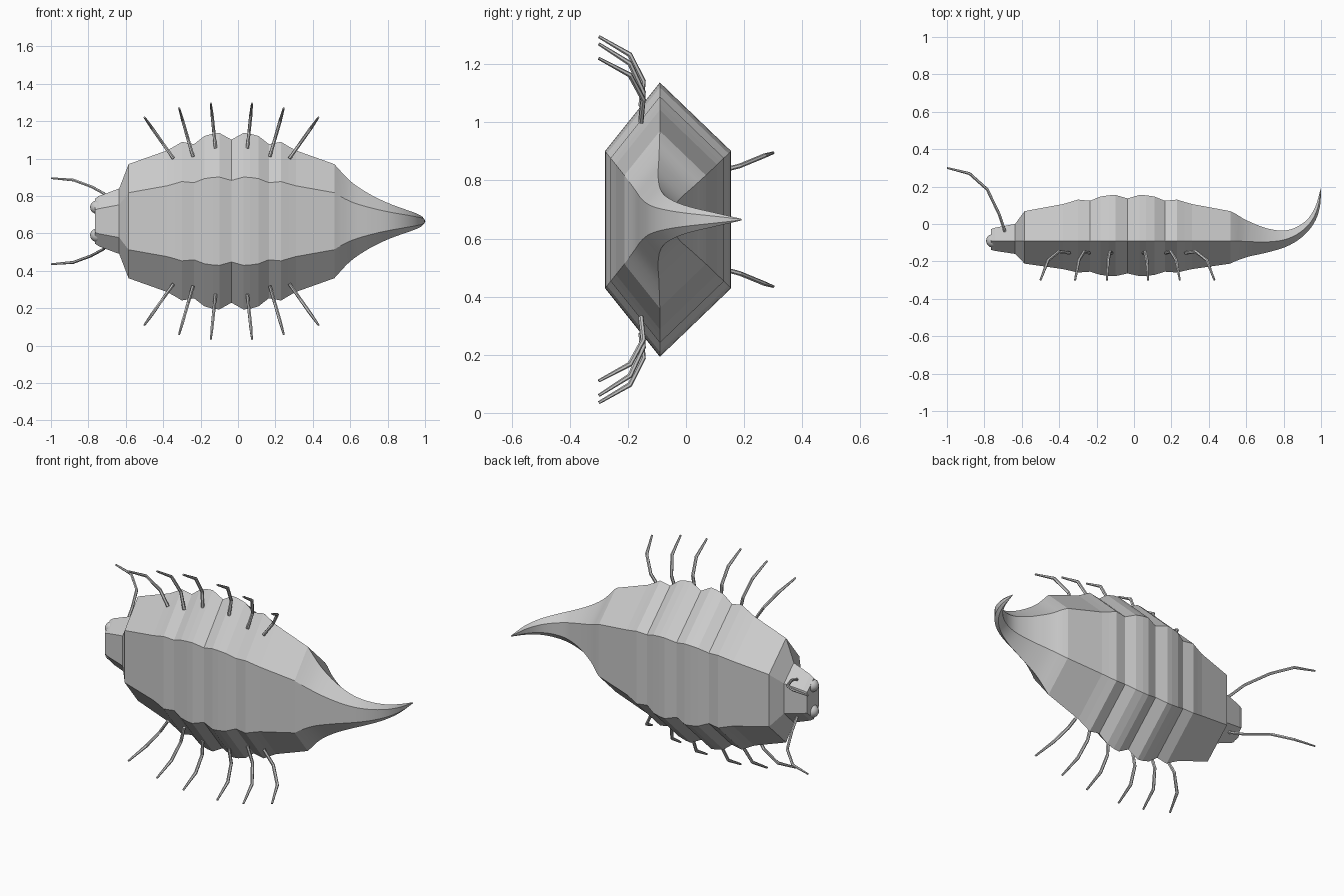
import bpy, bmesh, math
from mathutils import Vector

cube = bpy.data.objects.get("Cube")
if cube:
    bpy.data.objects.remove(cube, do_unlink=True)

MID_Y, MID_Z = -0.09, 0.665
BELLY, BACK, CREASE = 0.4, 0.52, 0.5   # hexagon proportions per unit of radius

grey = bpy.data.materials.new("shell grey")
grey.use_nodes = True
colour = (0.6, 0.6, 0.6, 1)
grey.diffuse_color = colour
grey.node_tree.nodes["Principled BSDF"].inputs["Base Color"].default_value = colour


def add_object(name, bm):
    bmesh.ops.recalc_face_normals(bm, faces=bm.faces[:])
    mesh = bpy.data.meshes.new(name)
    bm.to_mesh(mesh)
    bm.free()
    mesh.materials.append(grey)
    obj = bpy.data.objects.new(name, mesh)
    bpy.context.collection.objects.link(obj)
    return obj


def loft(bm, rings):
    """Skin a list of equal-length point rings and cap both ends."""
    loops = [[bm.verts.new(p) for p in ring] for ring in rings]
    n = len(loops[0])
    for a, b in zip(loops, loops[1:]):
        for i in range(n):
            j = (i + 1) % n
            bm.faces.new((a[i], a[j], b[j], b[i]))
    bm.faces.new(loops[0])
    bm.faces.new(loops[-1])


def hexagon(x, y, r, direction=Vector((1, 0))):
    """Hexagonal slice of the body, square to its direction in the x-y plane."""
    side = Vector((-direction.y, direction.x))
    outline = [(0, 1), (BACK, CREASE), (BACK, -CREASE),
               (0, -1), (-BELLY, -CREASE), (-BELLY, CREASE)]
    return [(x + side.x * d * r, y + side.y * d * r, MID_Z + h * r) for d, h in outline]


def tube(name, paths, radius, sides=6):
    """Thin limbs following paths of points, with pointed-off flat tips."""
    bm = bmesh.new()
    for path in paths:
        pts = [Vector(p) for p in path]
        rings = []
        for i, p in enumerate(pts):
            t = (pts[min(i + 1, len(pts) - 1)] - pts[max(i - 1, 0)]).normalized()
            u = t.cross(Vector((1, 0.2, 0.1))).normalized()
            v = t.cross(u)
            r = radius * (0.6 if i == len(pts) - 1 else 1)
            rings.append([p + r * (u * math.cos(k * math.tau / sides)
                                   + v * math.sin(k * math.tau / sides)) for k in range(sides)])
        loft(bm, rings)
    return add_object(name, bm)


def catmull(points, steps):
    """Smooth curve through points of any dimension."""
    p = [Vector(q) for q in points]
    p = [2 * p[0] - p[1]] + p + [2 * p[-1] - p[-2]]
    out = []
    for a, b, c, d in zip(p, p[1:], p[2:], p[3:]):
        for k in range(steps):
            t = k / steps
            out.append(0.5 * (2 * b + (c - a) * t + (2 * a - 5 * b + 4 * c - d) * t * t
                              + (3 * b - a - 3 * c + d) * t ** 3))
    return out + [p[-2]]


# Head, faceted shell and curled tail as one hexagonal loft
head = [(-0.765, 0.12), (-0.742, 0.135), (-0.635, 0.175)]
# distance from the shell's middle, radius; mirrored to both halves
half = [(0.55, 0.305), (0.345, 0.378), (0.305, 0.4), (0.265, 0.424), (0.2, 0.412),
        (0.145, 0.455), (0.1, 0.468), (0.065, 0.472)]
shell = [(-0.035 - d, r) for d, r in half] + [(-0.035, 0.436)]
shell += [(-0.035 + d, r) for d, r in reversed(half[1:])]
rings = [hexagon(x, MID_Y, r) for x, r in head + shell]

tail = catmull([(0.515, -0.09, 0.305), (0.6, -0.093, 0.215), (0.7, -0.096, 0.147),
                (0.8, -0.085, 0.098), (0.88, -0.05, 0.068), (0.945, 0.01, 0.045),
                (0.983, 0.09, 0.026), (1.0, 0.19, 0.003)], 4)
for i, q in enumerate(tail):
    d = (tail[min(i + 1, len(tail) - 1)] - tail[max(i - 1, 0)]).xy.normalized()
    rings.append(hexagon(q.x, q.y, q.z, d if i else Vector((1, 0))))

bm = bmesh.new()
loft(bm, rings)
body = add_object("body", bm)
bpy.context.view_layer.objects.active = body
body.select_set(True)
bpy.ops.object.shade_smooth_by_angle(angle=math.radians(25))
for poly in body.data.polygons:
    poly.use_smooth = poly.center.x > 0.515

# Eyes
for name, s in (("upper_eye", 1), ("lower_eye", -1)):
    bm = bmesh.new()
    bmesh.ops.create_uvsphere(bm, u_segments=12, v_segments=8, radius=0.036)
    bmesh.ops.translate(bm, verts=bm.verts[:], vec=(-0.755, MID_Y, MID_Z + s * 0.075))
    eye = add_object(name, bm)
    for poly in eye.data.polygons:
        poly.use_smooth = True

# Antennae, sweeping forward from the top of the head
antenna = [(-0.69, -0.04, 0.11), (-0.72, 0.05, 0.15), (-0.785, 0.185, 0.185),
           (-0.88, 0.27, 0.22), (-1.0, 0.3, 0.23)]
tube("antennae", [[(x, y, MID_Z + s * h) for x, y, h in antenna] for s in (1, -1)], 0.008)

# Legs: three pairs on each half, bent forward near the tip
legs = [(0.31, 0.335, 0.465, 0.555), (0.205, 0.345, 0.28, 0.605), (0.085, 0.39, 0.11, 0.63)]
bends = [(0, -0.155), (0.36, -0.147), (0.74, -0.193), (1, -0.3)]
paths = []
for x0, h0, x1, h1 in legs:
    for side in (1, -1):
        for s in (1, -1):
            paths.append([(-0.035 + side * (x0 + (x1 - x0) * t), y,
                           MID_Z + s * (h0 + (h1 - h0) * t)) for t, y in bends])
tube("legs", paths, 0.009)
